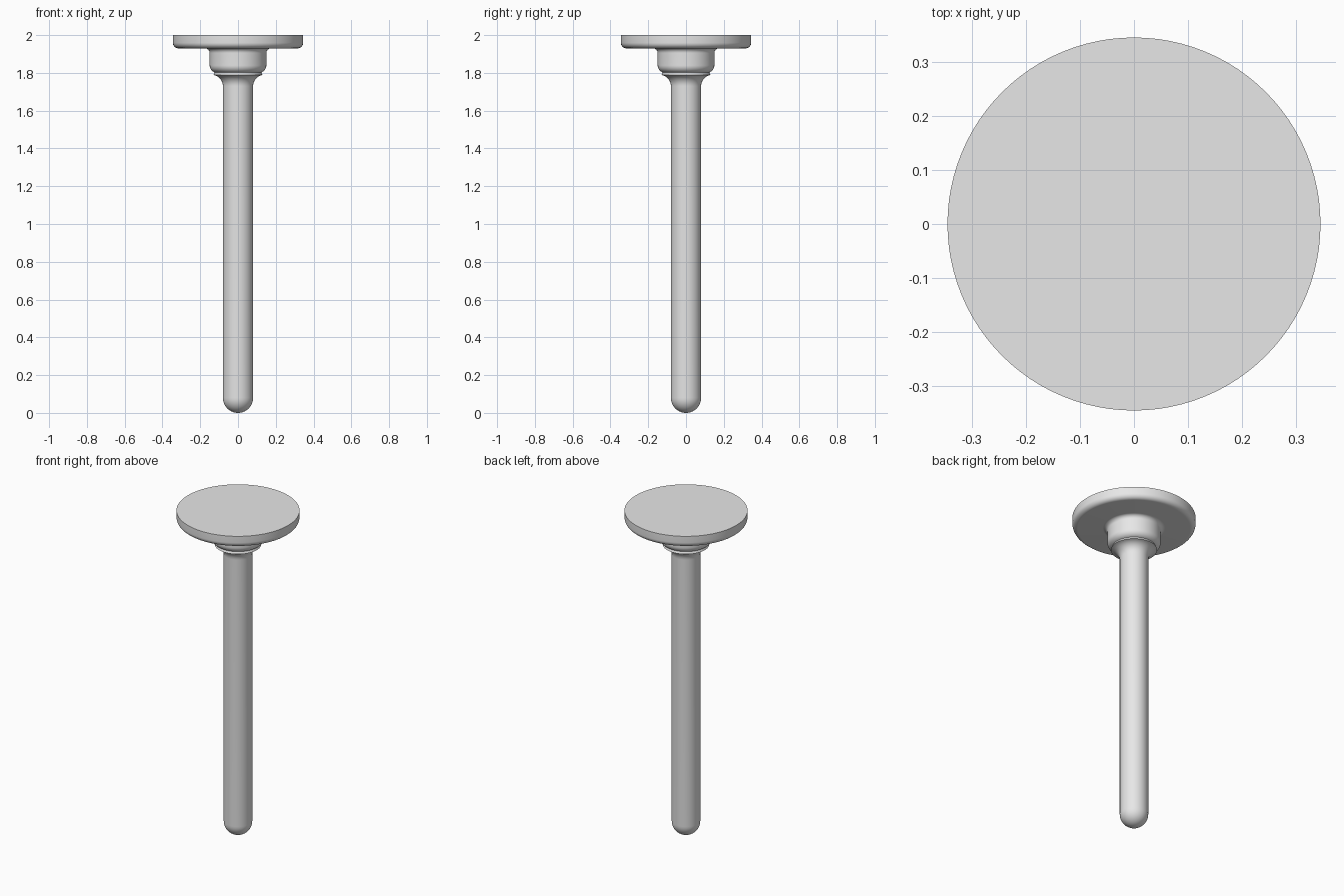
import bpy, bmesh, math

cube = bpy.data.objects.get("Cube")
if cube:
    bpy.data.objects.remove(cube, do_unlink=True)

grey = bpy.data.materials.new("light_grey")
grey.use_nodes = True
colour = (0.8, 0.8, 0.8, 1)
grey.diffuse_color = colour
grey.node_tree.nodes["Principled BSDF"].inputs["Base Color"].default_value = colour

SIDES = 96


def arc(r, z, radius, start, end, steps=8):
    """Profile points on an arc centred at (r, z), angles in degrees."""
    points = []
    for i in range(steps + 1):
        a = math.radians(start + (end - start) * i / steps)
        points.append((r + radius * math.cos(a), z + radius * math.sin(a)))
    return points


def lathe(name, profile):
    """Revolve a radius/height profile around the z axis."""
    bm = bmesh.new()
    verts = [bm.verts.new((max(r, 0), 0, z)) for r, z in profile]
    edges = [bm.edges.new(pair) for pair in zip(verts, verts[1:])]
    bmesh.ops.spin(bm, geom=verts + edges, cent=(0, 0, 0), axis=(0, 0, 1),
                   angle=math.tau, steps=SIDES)
    bmesh.ops.remove_doubles(bm, verts=bm.verts, dist=0.0001)
    bmesh.ops.recalc_face_normals(bm, faces=bm.faces)
    mesh = bpy.data.meshes.new(name)
    bm.to_mesh(mesh)
    bm.free()
    mesh.materials.append(grey)
    obj = bpy.data.objects.new(name, mesh)
    bpy.context.collection.objects.link(obj)
    bpy.ops.object.select_all(action="DESELECT")
    obj.select_set(True)
    bpy.context.view_layer.objects.active = obj
    bpy.ops.object.shade_smooth_by_angle(angle=math.radians(35))
    return obj


# One continuous turned pin, from the tip upwards
tip = arc(0, 0.08, 0.08, -90, 0, 12)
neck_fillet = arc(0.14, 1.73, 0.06, 180, 100)
collar_round = arc(0.11, 1.84, 0.04, -70, 0)
collar_fillet = arc(0.175, 1.905, 0.025, 180, 90)
head_round = arc(0.315, 1.96, 0.03, -90, 0)
head_top = [(0.345, 2.0), (0, 2.0)]
lathe("pin", tip + neck_fillet + collar_round + collar_fillet + head_round + head_top)
